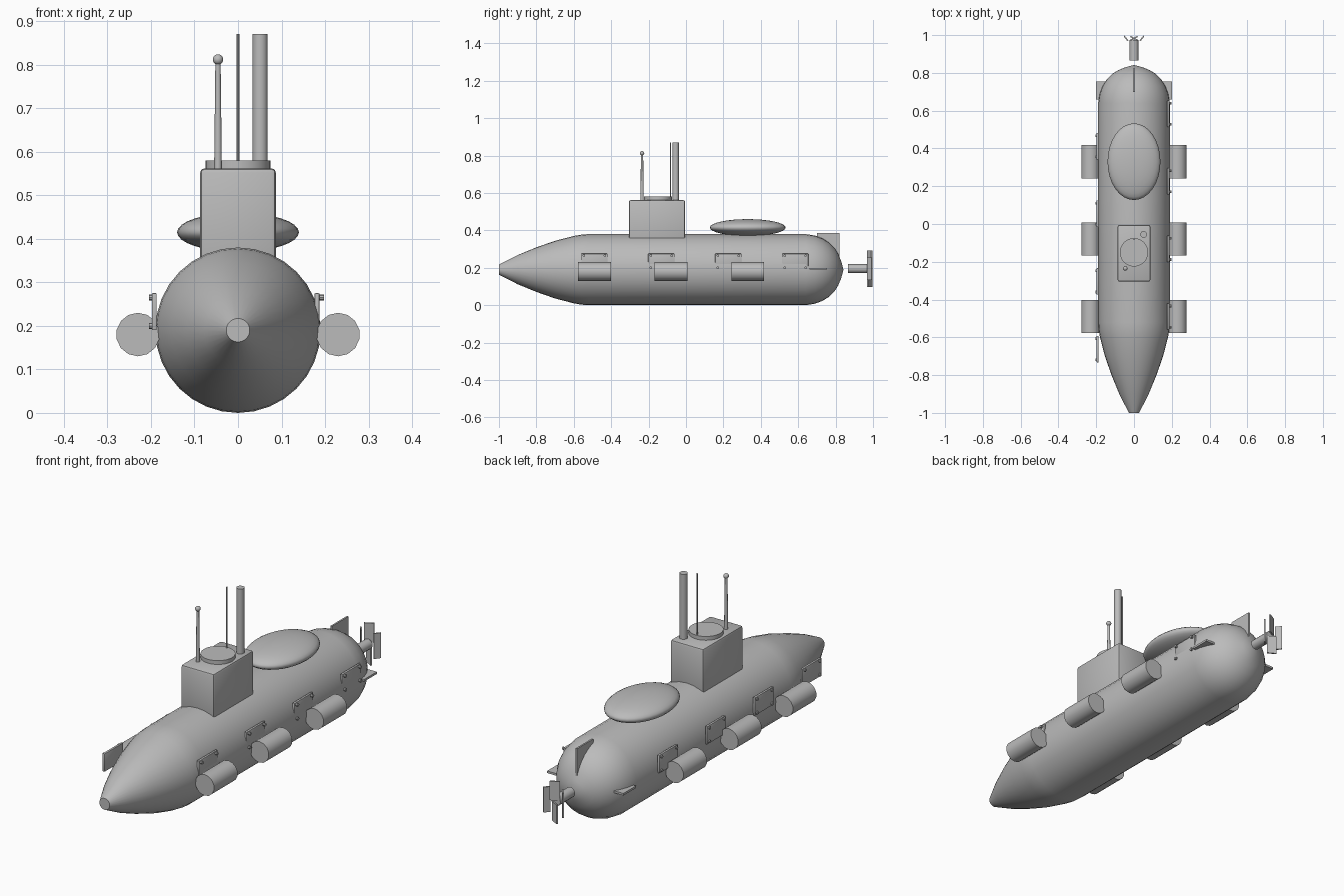
import bpy, bmesh, math
from mathutils import Matrix, Vector

cube = bpy.data.objects.get("Cube")
if cube:
    bpy.data.objects.remove(cube, do_unlink=True)

grey = bpy.data.materials.new("plain_grey")
grey.use_nodes = True
colour = (0.5, 0.5, 0.5, 1)
grey.diffuse_color = colour
grey.node_tree.nodes["Principled BSDF"].inputs["Base Color"].default_value = colour


def finish(name, bm, angle=35):
    """Turn a bmesh into a named, shaded object."""
    bmesh.ops.recalc_face_normals(bm, faces=bm.faces)
    mesh = bpy.data.meshes.new(name)
    bm.to_mesh(mesh)
    bm.free()
    obj = bpy.data.objects.new(name, mesh)
    bpy.context.collection.objects.link(obj)
    mesh.materials.append(grey)
    bpy.ops.object.select_all(action="DESELECT")
    obj.select_set(True)
    bpy.context.view_layer.objects.active = obj
    bpy.ops.object.shade_smooth_by_angle(angle=math.radians(angle))
    return obj


def box(name, low, high, bevel=0, turn=0):
    low, high = Vector(low), Vector(high)
    size = high - low
    bm = bmesh.new()
    bmesh.ops.create_cube(bm, size=1)
    bmesh.ops.scale(bm, vec=size, verts=bm.verts)
    if bevel:
        bmesh.ops.bevel(bm, geom=bm.edges[:], offset=bevel, segments=2,
                        profile=0.5, affect="EDGES")
    matrix = Matrix.Translation((low + high) / 2) @ Matrix.Rotation(turn, 4, "Z")
    bmesh.ops.transform(bm, matrix=matrix, verts=bm.verts)
    return finish(name, bm)


def rod(name, start, end, radius, sides=16, angle=35, tip=None):
    start, end = Vector(start), Vector(end)
    axis = end - start
    bm = bmesh.new()
    bmesh.ops.create_cone(bm, cap_ends=True, segments=sides, radius1=radius,
                          radius2=radius if tip is None else tip, depth=axis.length)
    matrix = Matrix.Translation((start + end) / 2) @ axis.to_track_quat("Z", "Y").to_matrix().to_4x4()
    bmesh.ops.transform(bm, matrix=matrix, verts=bm.verts)
    return finish(name, bm, angle)


def ball(name, centre, radii, u=16, v=10):
    bm = bmesh.new()
    bmesh.ops.create_uvsphere(bm, u_segments=u, v_segments=v, radius=1)
    bmesh.ops.scale(bm, vec=radii, verts=bm.verts)
    bmesh.ops.translate(bm, vec=centre, verts=bm.verts)
    return finish(name, bm, 60)


# Hull, lathed around the long axis
AXIS_Z = 0.19
profile = [(-1, 0), (-1, 0.027), (-0.9, 0.078), (-0.8, 0.119), (-0.7, 0.154), (-0.6, 0.18),
           (-0.56, 0.187), (-0.52, 0.19), (0.64, 0.19), (0.69, 0.182), (0.73, 0.167),
           (0.765, 0.145), (0.795, 0.115), (0.815, 0.082), (0.83, 0.045), (0.842, 0)]
bm = bmesh.new()
verts = [bm.verts.new((0, y, AXIS_Z + r)) for y, r in profile]
edges = [bm.edges.new(pair) for pair in zip(verts, verts[1:])]
bmesh.ops.spin(bm, geom=verts + edges, cent=(0, 0, AXIS_Z), axis=(0, 1, 0),
               angle=math.tau, steps=32, use_merge=True)
bmesh.ops.remove_doubles(bm, verts=bm.verts, dist=0.0001)
finish("hull", bm)

# Conning tower with hatch and masts
box("conning_tower", (-0.087, -0.305, 0.3), (0.087, -0.005, 0.562), bevel=0.01)
rod("hatch", (0, -0.15, 0.55), (0, -0.15, 0.58), 0.075, 32)
rod("ball_mast", (-0.046, -0.235, 0.55), (-0.046, -0.235, 0.81), 0.009, 12, tip=0.006)
ball("ball_mast_tip", (-0.046, -0.235, 0.812), (0.012, 0.012, 0.012))
rod("whip_antenna", (0, -0.083, 0.555), (0, -0.083, 0.87), 0.003, 8)
rod("periscope", (0.051, -0.055, 0.55), (0.051, -0.055, 0.87), 0.018, 10, angle=50)

# Flattened dome on the rear deck
ball("deck_dome", (0, 0.33, 0.415), (0.14, 0.203, 0.045), 32, 16)

# Side floats and bolted plates, the two sides staggered
for side, label in ((1, "left"), (-1, "right")):
    for i in range(3):
        y = -0.49 + 0.41 * i
        rod(f"{label}_float_{i + 1}", (side * 0.23, y - 0.088, 0.18),
            (side * 0.23, y + 0.088, 0.18), 0.05, 14)
    face = 0.187 if side > 0 else 0.198
    shift = 0 if side > 0 else -0.172
    for i in range(4):
        y = -0.49 + 0.358 * i + shift
        xs = sorted((side * face, side * (face - 0.011)))
        box(f"{label}_plate_{i + 1}", (xs[0], y - 0.07, 0.19), (xs[1], y + 0.07, 0.275), 0.002)
        for j, (dy, z) in enumerate(((-0.056, 0.265), (0.056, 0.265), (-0.056, 0.2), (0.056, 0.2))):
            rod(f"{label}_bolt_{i + 1}_{j + 1}", (side * (face - 0.008), y + dy, z),
                (side * max(face + 0.006, 0.198), y + dy, z), 0.007, 8)

# Tail fins
box("upper_fin", (-0.004, 0.7, 0.25), (0.004, 0.822, 0.385))
box("side_fins", (-0.2, 0.66, 0.19), (0.2, 0.755, 0.2))

# Propeller shaft and slanted blades
rod("propeller_shaft", (0, 0.865, 0.195), (0, 0.975, 0.195), 0.024, 12)
for name, x, z, half, tall, turn in (("upper", 0, 0.247, 0.022, 0.045, 0.5),
                                     ("lower", 0, 0.143, 0.022, 0.045, -0.5),
                                     ("left", 0.042, 0.195, 0.016, 0.06, 0.9),
                                     ("right", -0.042, 0.195, 0.016, 0.06, -0.9)):
    box(f"{name}_blade", (x - half, 0.979, z - tall), (x + half, 0.986, z + tall), turn=turn)
